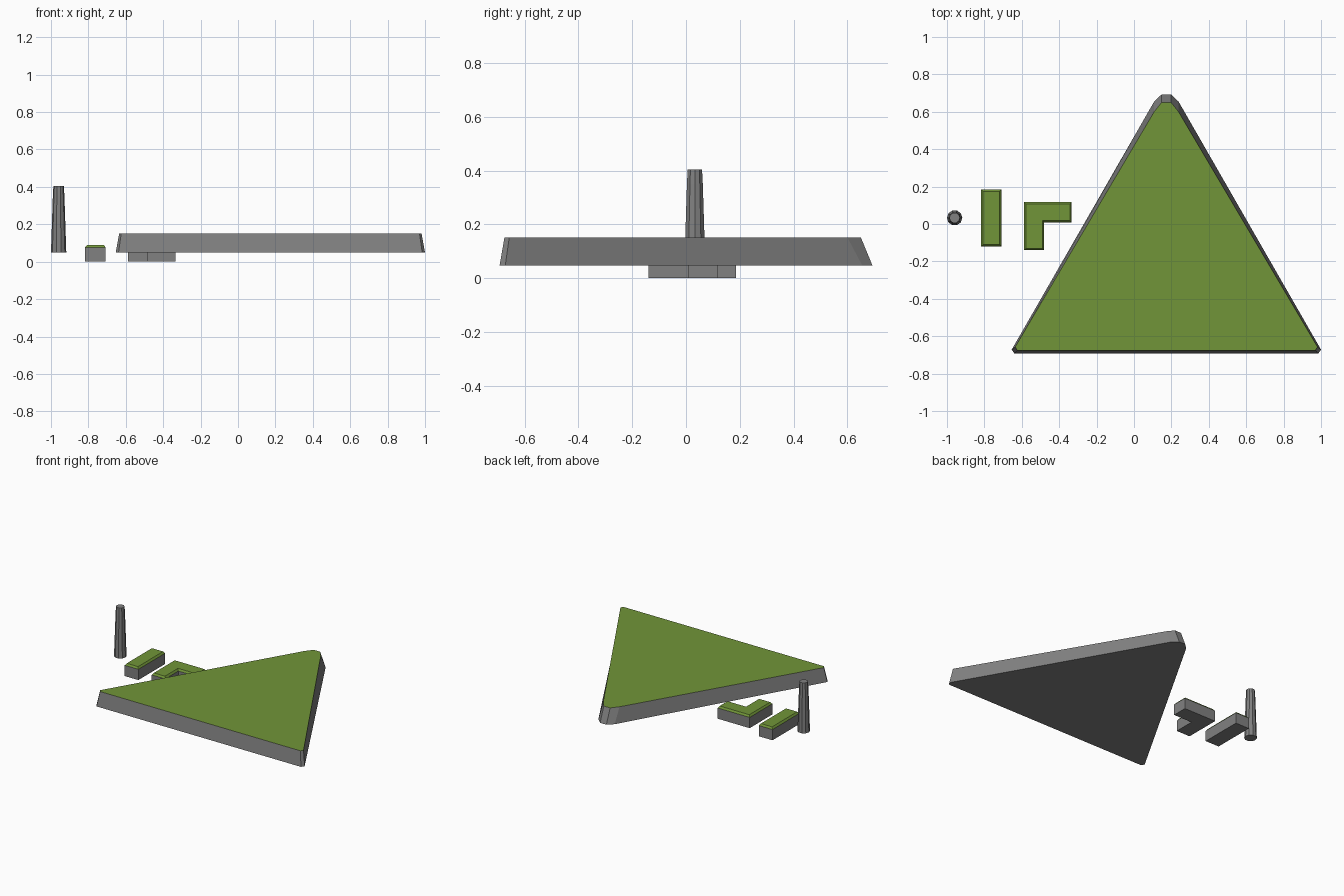
import bpy, math

if "Cube" in bpy.data.objects:
    bpy.data.objects.remove(bpy.data.objects["Cube"])


def material(name, rgb):
    m = bpy.data.materials.new(name)
    m.diffuse_color = (*rgb, 1)
    m.use_nodes = True
    m.node_tree.nodes["Principled BSDF"].inputs["Base Color"].default_value = m.diffuse_color
    return m


GRASS = material("grass green", (0.165, 0.30, 0.04))
ROCK = material("rock grey", (0.22, 0.22, 0.22))


def loft(name, rings, green_above):
    """Stack equal-length rings of (x, y, z), cap both ends; faces higher than green_above are grass."""
    n = len(rings[0])
    faces = [list(range(n))[::-1], [(len(rings) - 1) * n + i for i in range(n)]]
    for k in range(len(rings) - 1):
        for i in range(n):
            j = (i + 1) % n
            faces.append([k * n + i, k * n + j, (k + 1) * n + j, (k + 1) * n + i])
    mesh = bpy.data.meshes.new(name)
    mesh.from_pydata([v for r in rings for v in r], [], faces)
    mesh.materials.append(ROCK)
    mesh.materials.append(GRASS)
    for p in mesh.polygons:
        p.material_index = int(p.center.z > green_above)
    ob = bpy.data.objects.new(name, mesh)
    bpy.context.collection.objects.link(ob)


def ring(points, z):
    return [(x, y, z) for x, y in points]


def inset(points, d):
    """Move every edge of a counter-clockwise right-angled outline inward by d."""
    out = []
    for i, (x, y) in enumerate(points):
        px, py = points[i - 1]
        nx, ny = points[(i + 1) % len(points)]
        a, b = math.hypot(x - px, y - py), math.hypot(nx - x, ny - y)
        out.append((x + d * (-(y - py) / a - (ny - y) / b),
                    y + d * ((x - px) / a + (nx - x) / b)))
    return out


# Large triangular island, mirrored about its own centre line
CX = 0.173


def mirrored(right_half):
    return ([(CX + x, y) for x, y in right_half] +
            [(CX - x, y) for x, y in reversed(right_half)])


base = mirrored([(0.812, -0.693), (0.827, -0.672), (0.065, 0.655), (0.025, 0.693)])
top = mirrored([(0.797, -0.675), (0.808, -0.657), (0.065, 0.600), (0.025, 0.650)])
loft("triangle_island", [ring(base, 0.048), ring(top, 0.152)], 0.14)

# Small blocks with a bevelled grass top
blocks = {
    "straight_block": [(-0.817, -0.12), (-0.708, -0.12), (-0.708, 0.185), (-0.817, 0.185)],
    "corner_block": [(-0.588, -0.14), (-0.48, -0.14), (-0.48, 0.008),
                     (-0.333, 0.008), (-0.333, 0.117), (-0.588, 0.117)],
}
for name, pts in blocks.items():
    loft(name, [ring(pts, 0), ring(pts, 0.077), ring(inset(pts, 0.01), 0.09)], 0.08)

# Tapered stone pillar
def circle(r, z, n=10):
    return [(-0.959 + r * math.cos(math.tau * i / n),
             0.033 + r * math.sin(math.tau * i / n), z) for i in range(n)]


loft("pillar", [circle(0.041, 0.048), circle(0.036, 0.2),
                circle(0.031, 0.35), circle(0.028, 0.405)], 9)
